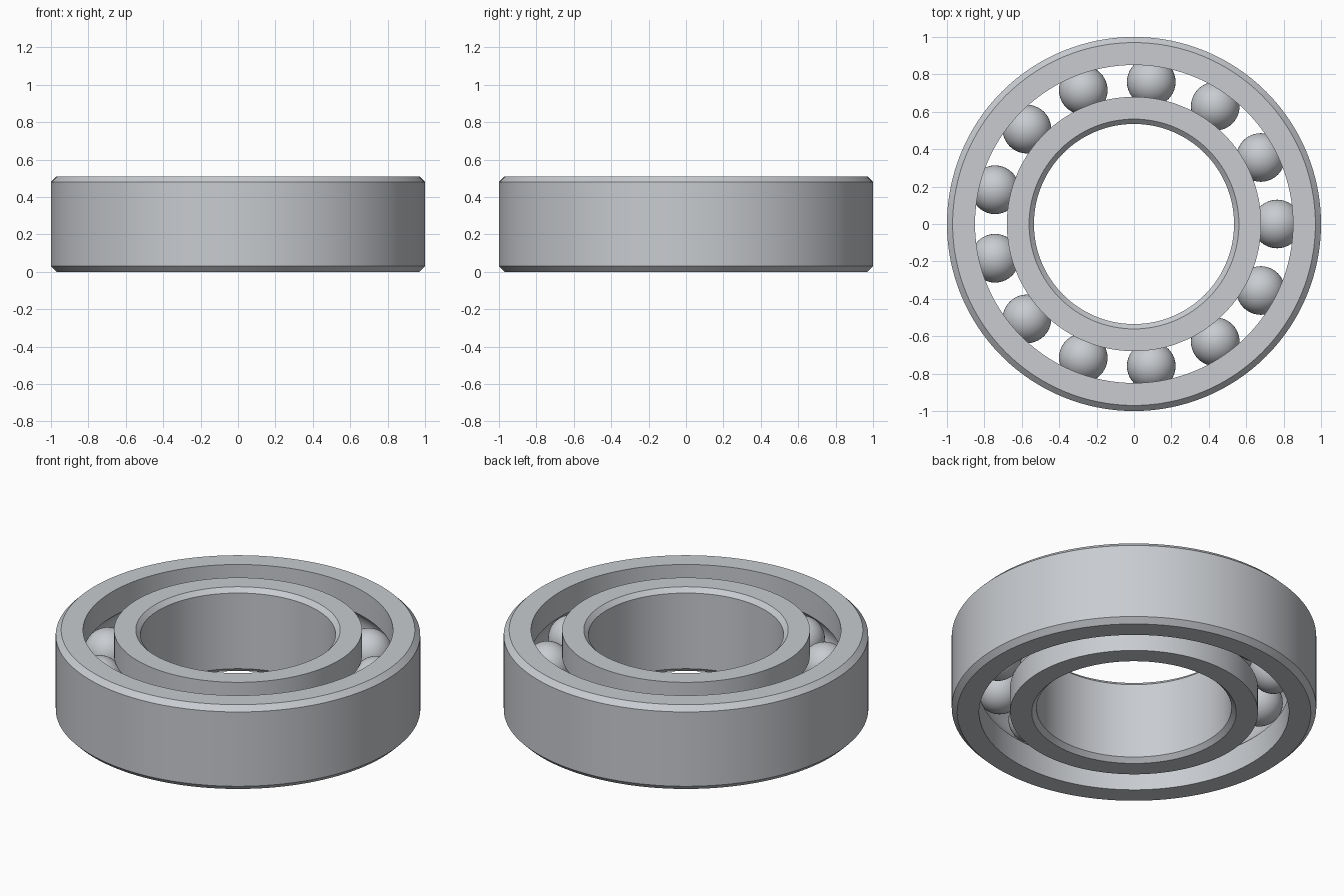
import bpy, bmesh, math
from mathutils import Vector

cube = bpy.data.objects.get("Cube")
if cube:
    bpy.data.objects.remove(cube, do_unlink=True)

HEIGHT = 0.51
MID = HEIGHT / 2
PITCH = 0.765        # radius of the circle of ball centres
BALL_R = 0.13
GROOVE_R = 0.133
BALLS = 13
SEGMENTS = 128

steel = bpy.data.materials.new("brushed steel")
steel.use_nodes = True
color = (0.58, 0.60, 0.63, 1)
steel.diffuse_color = color
steel.node_tree.nodes["Principled BSDF"].inputs["Base Color"].default_value = color


def finish(bm, name):
    bmesh.ops.recalc_face_normals(bm, faces=bm.faces)
    mesh = bpy.data.meshes.new(name)
    bm.to_mesh(mesh)
    bm.free()
    mesh.materials.append(steel)
    obj = bpy.data.objects.new(name, mesh)
    bpy.context.collection.objects.link(obj)
    bpy.ops.object.select_all(action='DESELECT')
    obj.select_set(True)
    bpy.context.view_layer.objects.active = obj
    bpy.ops.object.shade_smooth_by_angle(angle=math.radians(25))
    return obj


def ring(name, plain_r, race_r, chamfer):
    """Lathe a ring with a chamfered plain wall and a grooved race wall."""
    out = 1 if plain_r > race_r else -1
    inset = plain_r - out * chamfer
    profile = [(race_r, 0), (inset, 0), (plain_r, chamfer),
               (plain_r, HEIGHT - chamfer), (inset, HEIGHT), (race_r, HEIGHT)]
    # Ball groove, an arc around the ball centre from top to bottom
    half = math.acos(abs(race_r - PITCH) / GROOVE_R)
    steps = 14
    for i in range(steps + 1):
        a = half - 2 * half * i / steps
        profile.append((PITCH + out * GROOVE_R * math.cos(a),
                        MID + GROOVE_R * math.sin(a)))
    bm = bmesh.new()
    verts = [bm.verts.new((r, 0, z)) for r, z in profile]
    edges = [bm.edges.new((v, verts[i - 1])) for i, v in enumerate(verts)]
    bmesh.ops.spin(bm, geom=verts + edges, cent=(0, 0, 0), axis=(0, 0, 1),
                   angle=math.tau, steps=SEGMENTS, use_merge=True)
    bmesh.ops.remove_doubles(bm, verts=bm.verts, dist=0.0001)
    return finish(bm, name)


# Rings
ring("outer_ring", 1.0, 0.85, 0.03)
ring("inner_ring", 0.535, 0.68, 0.026)

# Balls share one mesh
bm = bmesh.new()
bmesh.ops.create_uvsphere(bm, u_segments=40, v_segments=24, radius=BALL_R)
first = finish(bm, "ball_1")
for i in range(BALLS):
    ball = first
    if i:
        ball = bpy.data.objects.new(f"ball_{i + 1}", first.data)
        bpy.context.collection.objects.link(ball)
    a = math.tau * i / BALLS
    ball.location = Vector((PITCH * math.cos(a), PITCH * math.sin(a), MID))
